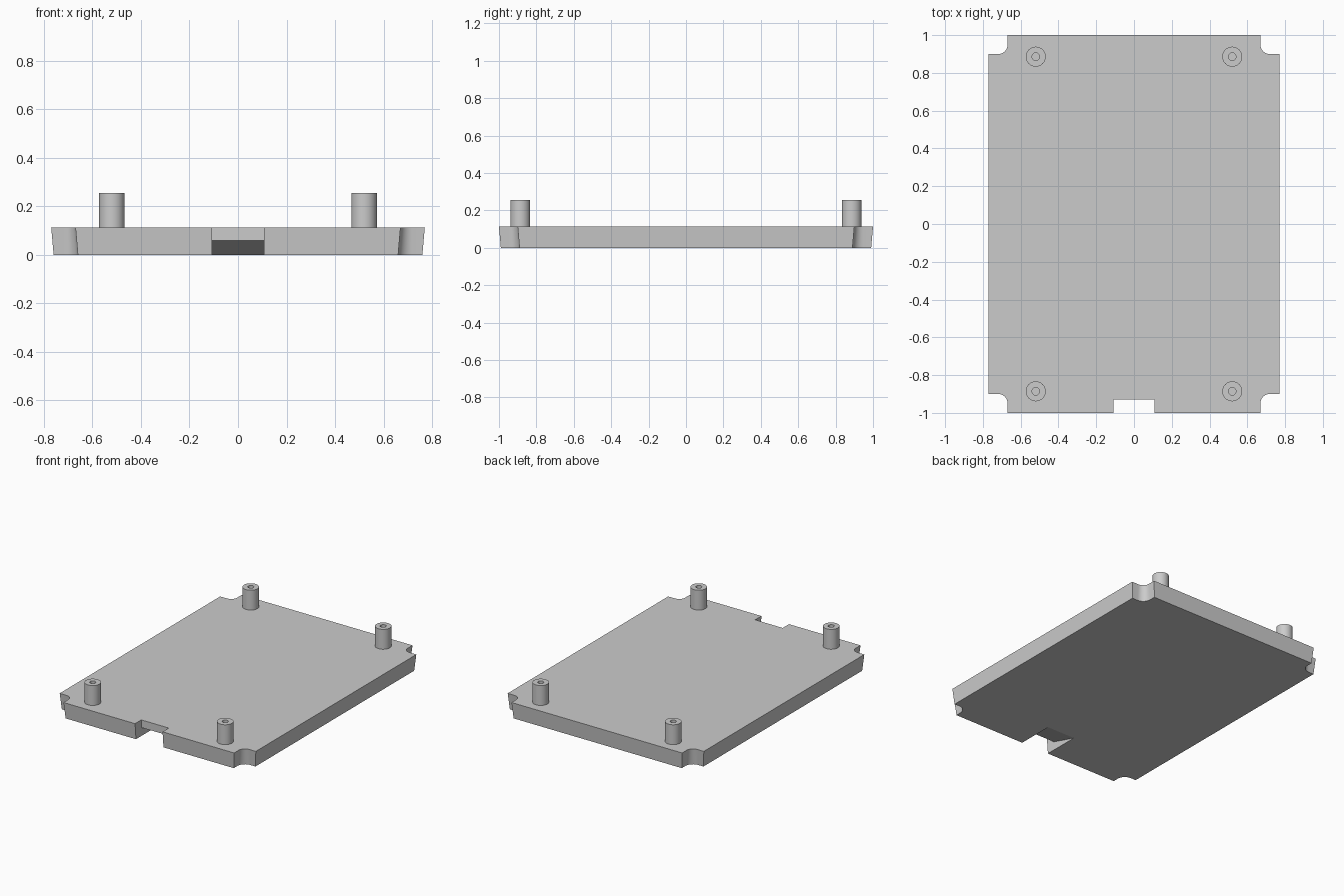
import bpy, bmesh, math

if "Cube" in bpy.data.objects:
    bpy.data.objects.remove(bpy.data.objects["Cube"])

grey = bpy.data.materials.new("plain_grey")
grey.use_nodes = True
colour = (0.6, 0.6, 0.6, 1)
grey.diffuse_color = colour
grey.node_tree.nodes["Principled BSDF"].inputs["Base Color"].default_value = colour

TOP = 0.114       # plate thickness
POST_TOP = 0.255


def make_object(name, bm):
    bmesh.ops.recalc_face_normals(bm, faces=bm.faces)
    mesh = bpy.data.meshes.new(name)
    bm.to_mesh(mesh)
    bm.free()
    mesh.materials.append(grey)
    obj = bpy.data.objects.new(name, mesh)
    bpy.context.collection.objects.link(obj)
    return obj


def loft(bm, rings, closed=False):
    """Joins rings of equal length with quads; caps both ends unless closed."""
    loops = [[bm.verts.new(p) for p in ring] for ring in rings]
    n = len(loops[0])
    pairs = list(zip(loops, loops[1:]))
    if closed:
        pairs.append((loops[-1], loops[0]))
    else:
        bm.faces.new(loops[0])
        bm.faces.new(loops[-1])
    for a, b in pairs:
        for i in range(n):
            j = (i + 1) % n
            bm.faces.new((a[i], a[j], b[j], b[i]))


def plate_outline(inset, z, steps=8):
    """Rectangle with a filleted square notch at each corner."""
    r = 0.048 + inset
    quarter = [(0.67 - inset, 1 - inset)]
    for i in range(steps + 1):
        a = math.pi * (1 + 0.5 * i / steps)
        quarter.append((0.718 + r * math.cos(a), 0.948 + r * math.sin(a)))
    quarter.append((0.77 - inset, 0.9 - inset))
    points = []
    for sx, sy in ((1, 1), (1, -1), (-1, -1), (-1, 1)):
        order = quarter if sx * sy > 0 else quarter[::-1]
        points += [(sx * x, sy * y, z) for x, y in order]
    return points


# Tapered base plate
bm = bmesh.new()
loft(bm, [plate_outline(0.01, 0), plate_outline(0, TOP)])
plate = make_object("base_plate", bm)

# Front slot with a ramp cut into the underside
slot = [(-1.1, 0.2), (-0.93, 0.2), (-0.93, 0.06), (-0.73, 0),
        (-0.697, -0.01), (-1.1, -0.01)]
bm = bmesh.new()
loft(bm, [[(x, y, z) for y, z in slot] for x in (-0.108, 0.108)])
cutter = make_object("slot_cutter", bm)
cutter.hide_render = True
cutter.hide_viewport = True
cut = plate.modifiers.new("front_slot", "BOOLEAN")
cut.operation = "DIFFERENCE"
cut.solver = "EXACT"
cut.object = cutter


# Hollow screw posts
def circle(r, z, n=24):
    return [(r * math.cos(2 * math.pi * i / n), r * math.sin(2 * math.pi * i / n), z)
            for i in range(n)]


bm = bmesh.new()
loft(bm, [circle(0.053, TOP - 0.01), circle(0.053, POST_TOP),
          circle(0.02, POST_TOP), circle(0.02, TOP - 0.01)], closed=True)
first = make_object("screw_post", bm)
posts = [first]
for _ in range(3):
    posts.append(first.copy())
    bpy.context.collection.objects.link(posts[-1])
corners = [("front", "left", 1, -1), ("front", "right", -1, -1),
           ("back", "left", 1, 1), ("back", "right", -1, 1)]
for post, (end, side, sx, sy) in zip(posts, corners):
    post.name = f"screw_post_{end}_{side}"
    post.location = (sx * 0.52, sy * 0.886, 0)

# Smooth the rounded parts and keep edges sharp
for obj in [first, plate]:
    bpy.ops.object.select_all(action="DESELECT")
    obj.select_set(True)
    bpy.context.view_layer.objects.active = obj
    bpy.ops.object.shade_smooth_by_angle(angle=math.radians(30))
